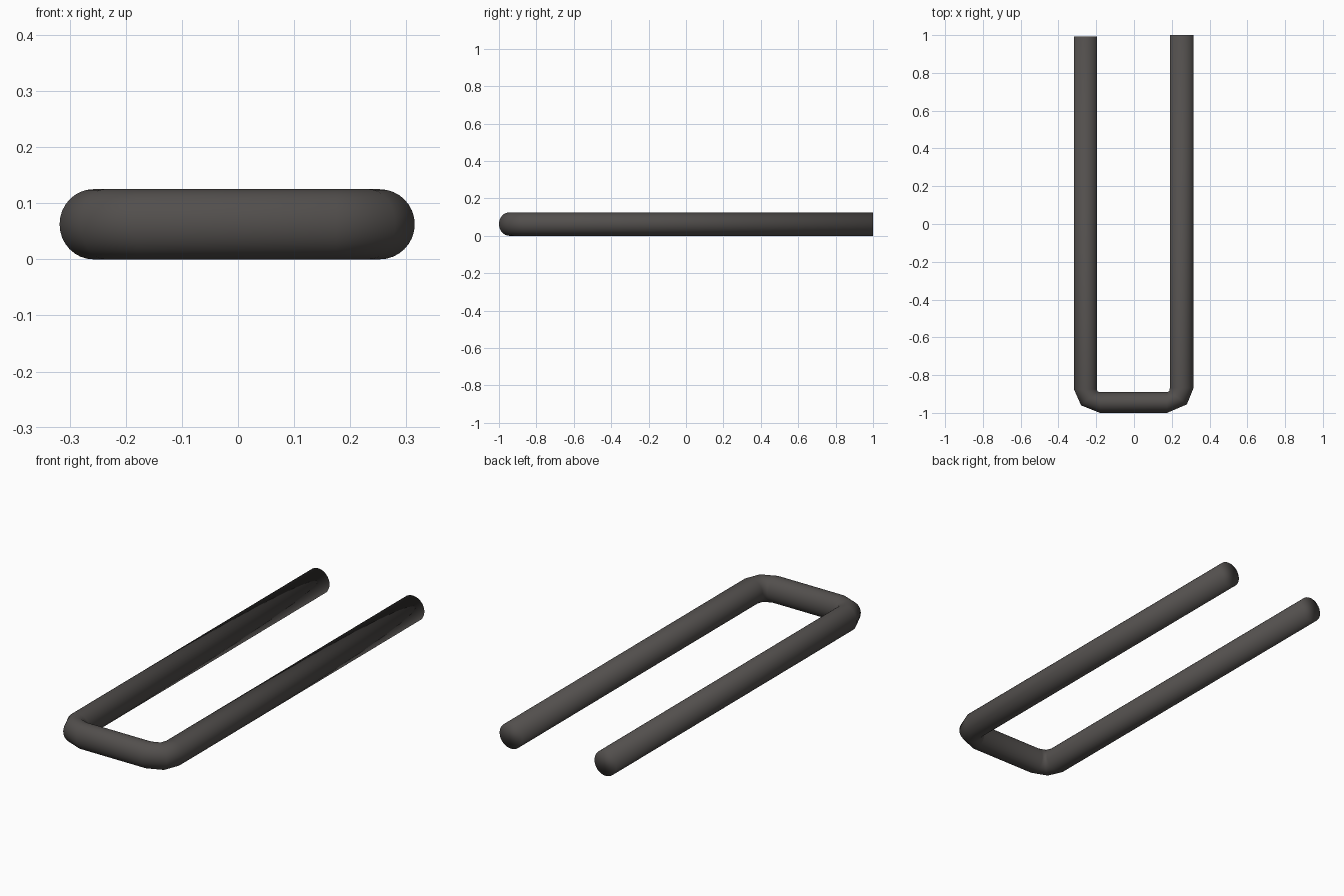
import bpy, bmesh, math
from mathutils import Vector

if "Cube" in bpy.data.objects:
    bpy.data.objects.remove(bpy.data.objects["Cube"])

SIDES = 32
RADIUS = 0.0625

# Cross-section stations along the bar: (inner edge x, y), (outer edge x, y)
stations = [
    ((-0.197, 0.993), (-0.318, 0.993)),    # left leg end
    ((-0.197, -0.875), (-0.318, -0.875)),
    ((-0.193, -0.887), (-0.280, -0.960)),  # left bend
    ((-0.180, -0.890), (-0.180, -1.000)),
    ((0.175, -0.890), (0.175, -1.000)),
    ((0.186, -0.886), (0.280, -0.955)),    # right bend
    ((0.190, -0.868), (0.315, -0.868)),
    ((0.190, 1.000), (0.315, 1.000)),      # right leg end
]


def add_ring(bm, inner, outer):
    inner, outer = Vector((*inner, RADIUS)), Vector((*outer, RADIUS))
    centre, half = (inner + outer) / 2, (outer - inner) / 2
    ring = []
    for i in range(SIDES):
        a = 2 * math.pi * i / SIDES
        ring.append(bm.verts.new(centre + half * math.cos(a)
                                 + Vector((0, 0, RADIUS * math.sin(a)))))
    return ring


# Loft the bent bar through its stations and cap both ends
bm = bmesh.new()
rings = [add_ring(bm, *s) for s in stations]
for r0, r1 in zip(rings, rings[1:]):
    for i in range(SIDES):
        j = (i + 1) % SIDES
        bm.faces.new((r0[i], r0[j], r1[j], r1[i]))
bm.faces.new(rings[0])
bm.faces.new(rings[-1])
bmesh.ops.recalc_face_normals(bm, faces=bm.faces[:])
for f in bm.faces:
    f.smooth = True

mesh = bpy.data.meshes.new("u_shaped_bar")
bm.to_mesh(mesh)
bm.free()
bar = bpy.data.objects.new("u_shaped_bar", mesh)
bpy.context.collection.objects.link(bar)

# Dark metal
metal = bpy.data.materials.new("dark_metal")
metal.diffuse_color = (0.085, 0.078, 0.074, 1)
metal.use_nodes = True
metal.node_tree.nodes["Principled BSDF"].inputs["Base Color"].default_value = metal.diffuse_color
mesh.materials.append(metal)
